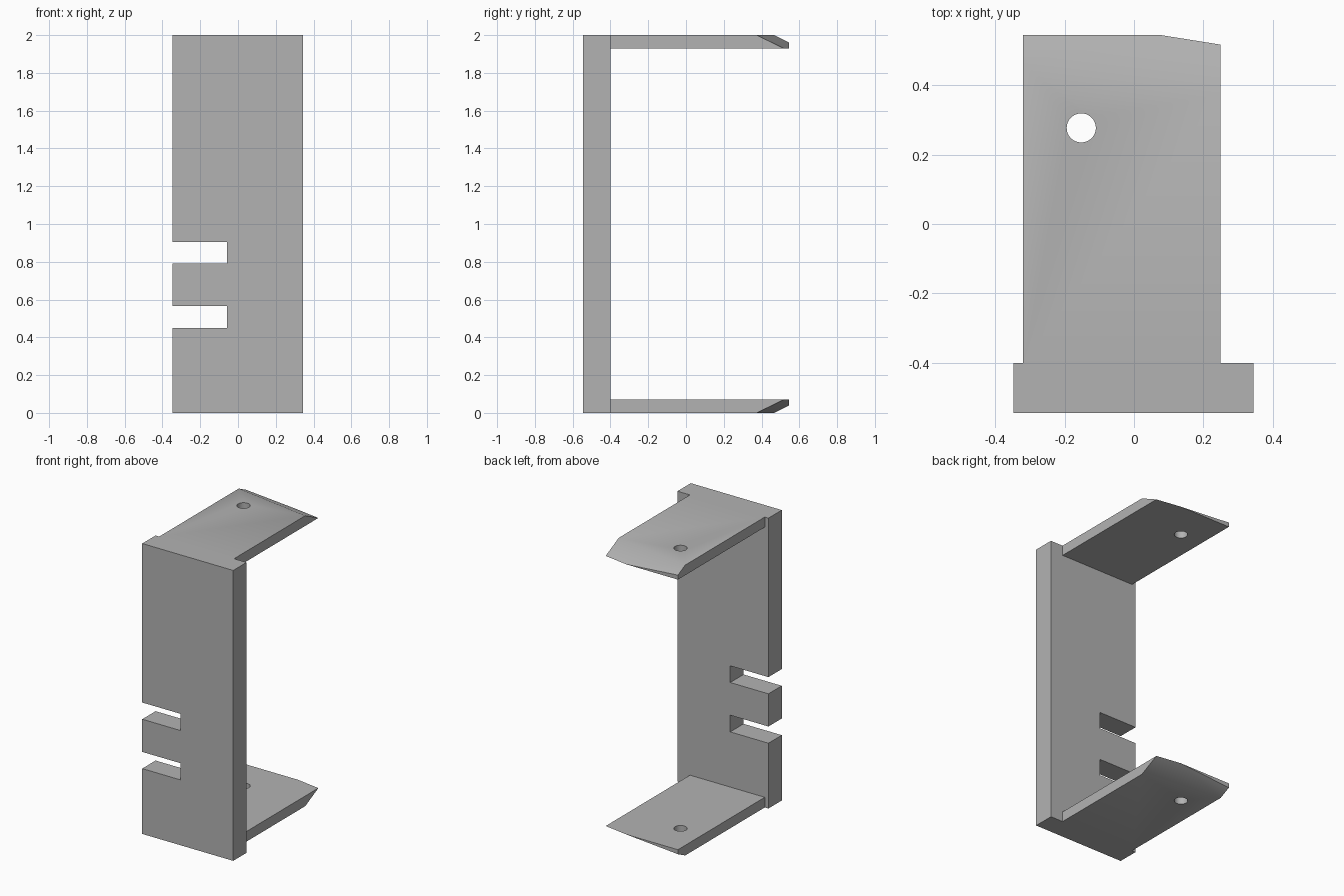
import bpy
import bmesh
from mathutils import Vector

cube = bpy.data.objects.get("Cube")
if cube:
    bpy.data.objects.remove(cube, do_unlink=True)

# Single flat grey
GREY = (0.45, 0.45, 0.45, 1)
grey = bpy.data.materials.new("plain grey")
grey.use_nodes = True
grey.diffuse_color = GREY
grey.node_tree.nodes["Principled BSDF"].inputs["Base Color"].default_value = GREY


def finish(bm, name):
    bmesh.ops.recalc_face_normals(bm, faces=bm.faces)
    mesh = bpy.data.meshes.new(name)
    bm.to_mesh(mesh)
    bm.free()
    mesh.materials.append(grey)
    obj = bpy.data.objects.new(name, mesh)
    bpy.context.collection.objects.link(obj)
    return obj


def extruded(points, depth):
    bm = bmesh.new()
    face = bm.faces.new([bm.verts.new(p) for p in points])
    new = bmesh.ops.extrude_face_region(bm, geom=[face])["geom"]
    verts = [v for v in new if isinstance(v, bmesh.types.BMVert)]
    bmesh.ops.translate(bm, verts=verts, vec=depth)
    return bm


# Upright wall with two slots open on its right edge
LEFT, RIGHT, SLOT_END = 0.345, -0.348, -0.057
FRONT, BACK, HEIGHT = -0.545, -0.4, 2.0
outline = [(LEFT, 0), (LEFT, HEIGHT), (RIGHT, HEIGHT)]
for low, high in ((0.79, 0.905), (0.45, 0.565)):
    outline += [(RIGHT, high), (SLOT_END, high), (SLOT_END, low), (RIGHT, low)]
outline.append((RIGHT, 0))
finish(extruded([(x, FRONT, z) for x, z in outline], (0, BACK - FRONT, 0)), "upright_wall")


# Flange: flat plate, outer end cut by a slanted plane, with a round hole
def flange(name, flip):
    def place(x, y, drop):
        return Vector((x, y, drop if flip else HEIGHT - drop))

    thick, x0, x1, end = 0.07, -0.32, 0.25, 0.545
    corners = [(x0, BACK), (x1, BACK), (x1, end), (x0, end)]
    bm = extruded([place(x, y, 0) for x, y in corners],
                  place(0, 0, thick) - place(0, 0, 0))
    a, b, c = place(x0, 0.466, 0), place(x1, 0.375, 0), place(x1, 0.517, thick)
    normal = (b - a).cross(c - a).normalized()
    if normal.y < 0:
        normal.negate()
    bmesh.ops.bisect_plane(bm, geom=bm.verts[:] + bm.edges[:] + bm.faces[:],
                           dist=1e-5, plane_co=a, plane_no=normal, clear_outer=True)
    bmesh.ops.holes_fill(bm, edges=[e for e in bm.edges if e.is_boundary])
    plate = finish(bm, name)

    bpy.ops.mesh.primitive_cylinder_add(vertices=48, radius=0.042, depth=0.3,
                                        location=place(-0.152, 0.277, thick / 2))
    cutter = bpy.context.object
    cutter.name = "hole_cutter"
    cutter.hide_render = True
    cutter.data.materials.append(grey)
    cut = plate.modifiers.new("hole", "BOOLEAN")
    cut.operation = "DIFFERENCE"
    cut.solver = "EXACT"
    cut.object = cutter
    bpy.ops.object.select_all(action="DESELECT")
    bpy.context.view_layer.objects.active = plate
    plate.select_set(True)
    bpy.ops.object.modifier_apply(modifier=cut.name)
    bpy.data.objects.remove(cutter, do_unlink=True)
    bpy.ops.object.shade_smooth_by_angle()


flange("top_flange", False)
flange("bottom_flange", True)
